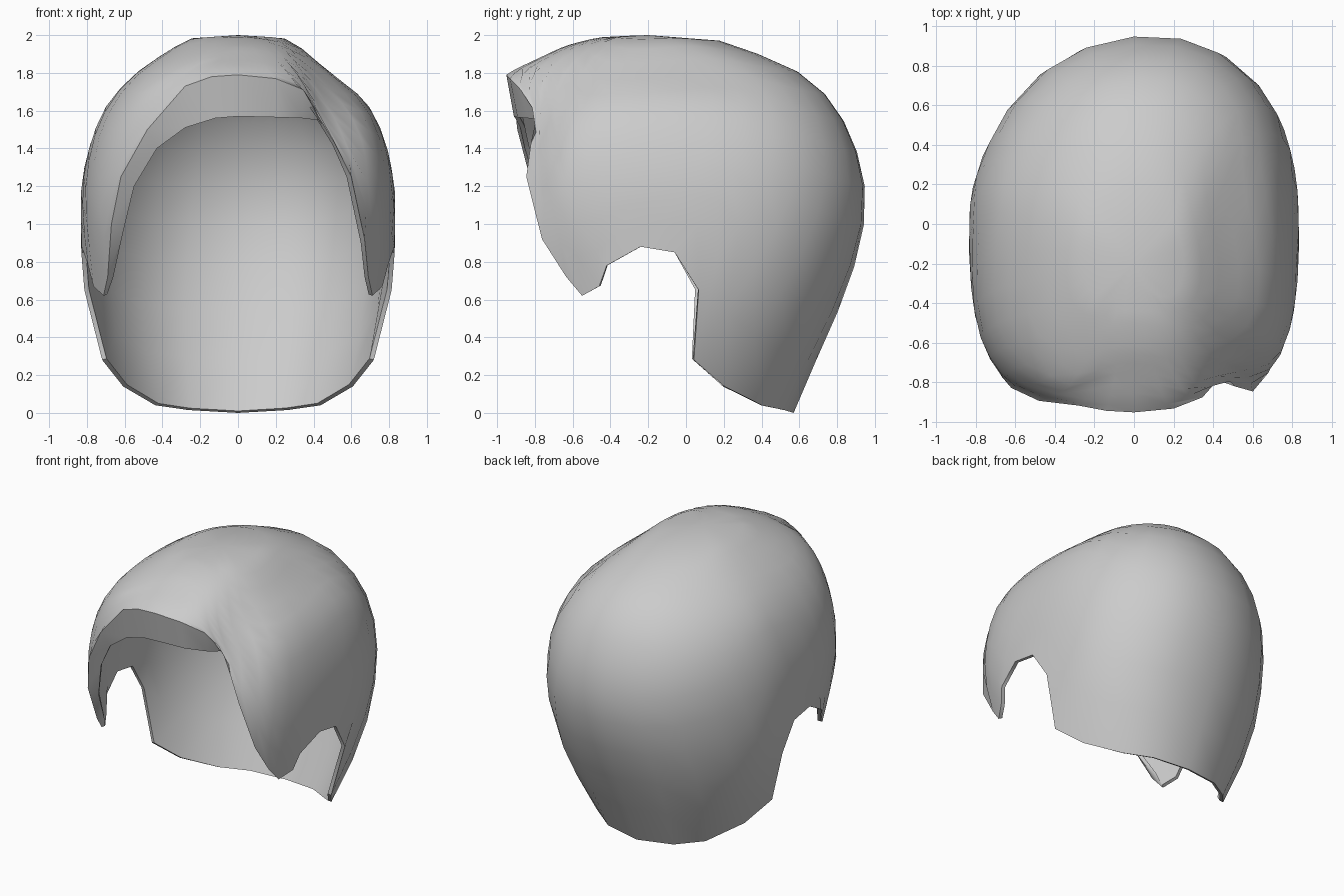
import bpy, bmesh, math
from mathutils import Vector

cube = bpy.data.objects.get("Cube")
if cube:
    bpy.data.objects.remove(cube)

# Shell sections: height, half width, front y, back y
SECTIONS = [(2, .01, -.22, -.18), (1.99, .23, -.46, .1), (1.945, .33, -.64, .28),
            (1.8, .55, -.95, .635), (1.65, .695, -.97, .79), (1.45, .785, -.98, .9),
            (1.2, .84, -.99, .965), (.92, .835, -.97, .96), (.6, .81, -.8, .85),
            (.28, .72, -.73, .71), (0, .55, -.6, .57)]
# Front crest as x, z, then the opening edge as x, z
CENTRE = (0, 1.79, 0, 1.57)
LEFT_CREST = [(.2, 1.77, .2, 1.565), (.35, 1.72, .34, 1.56), (.46, 1.63, .42, 1.55),
              (.54, 1.45, .5, 1.42), (.6, 1.25, .575, 1.25), (.67, .92, .65, .9),
              (.69, .72, .67, .72)]
RIGHT_CREST = [(.14, 1.78, .12, 1.56), (.28, 1.73, .28, 1.51), (.48, 1.5, .43, 1.4),
               (.62, 1.25, .55, 1.2), (.67, 1, .61, .95), (.69, .72, .66, .72)]
# Side hem from the sideburn, over the ear notch, to the nape: y, z
SIDE_HEM = [(-.55, .62), (-.46, .67), (-.42, .78), (-.24, .88), (-.06, .85), (.06, .65),
            (.04, .28), (.2, .14), (.4, .04), (.52, .015)]
ROWS = 12


def clamp(v):
    return max(0, min(1, v))


def section(z):
    for a, b in zip(SECTIONS, SECTIONS[1:]):
        if z >= b[0]:
            k = (a[0] - z) / (a[0] - b[0])
            return [p + (q - p) * k for p, q in zip(a[1:], b[1:])]
    return SECTIONS[-1][1:]


def power(z, front):
    return 2.15 + .85 * clamp((2 - z) / .5) if front else 2.15


def surface(t, z, side):
    """Point on the shell; t runs from the front centre to the back centre."""
    w, yf, yb = section(z)
    mid, depth = (yf + yb) / 2, (yb - yf) / 2
    c, s = math.cos(t), max(0, math.sin(t))
    e = 2 / power(z, c > 0)
    p = Vector((side * w * s ** e, mid - math.copysign(depth * abs(c) ** e, c), z))
    # The back is a little fuller on the left
    p.y += .09 * p.x * clamp(p.y / .4) * clamp(z)
    # Parting valley on the left, deepest at the fringe
    dent = (.04 + .08 * clamp((-.45 - p.y) / .3)) * math.exp(-((p.x - .51) / .11) ** 2)
    dent *= clamp((z - 1.35) / .2) * clamp((.45 - p.y) / .3)
    return p - dent * (p - Vector((0, 0, 1))).normalized()


def t_from_x(x, z):
    return math.asin(clamp((x / section(z)[0]) ** (power(z, True) / 2)))


def t_from_y(y, z):
    w, yf, yb = section(z)
    r = (y - (yf + yb) / 2) / ((yb - yf) / 2)
    return math.acos(-math.copysign(clamp(abs(r)) ** (power(z, r < 0) / 2), r))


# Columns run from crown to hem: side, even angle, hem angle, hem height, edge
def half(crest, side):
    hem = [(t_from_x(x, z), z, (side * lx, lz)) for x, z, lx, lz in crest]
    hem += [(t_from_y(y, z), z, None) for y, z in SIDE_HEM]
    n = len(hem) + 1
    return [(side, math.pi * (i + 1) / n, *h) for i, h in enumerate(hem)]


columns = [(1, 0, 0, CENTRE[1], CENTRE[2:])] + half(LEFT_CREST, 1)
columns += [(1, math.pi, math.pi, 0, None)] + half(RIGHT_CREST, -1)[::-1]

bm = bmesh.new()
crown = bm.verts.new((0, -.2, 2))
grid = []
for side, t0, t1, zh, edge in columns:
    col = []
    for r in range(1, ROWS + 1):
        f = r / ROWS
        col.append(bm.verts.new(surface(t0 + (t1 - t0) * f * f, 2 - (2 - zh) * f ** 1.7, side)))
    if edge:
        col.append(bm.verts.new((edge[0], col[-1].co.y + .04, edge[1])))
    grid.append(col)
for a, b in zip(grid, grid[1:] + grid[:1]):
    bm.faces.new((crown, a[0], b[0]))
    for r in range(min(len(a), len(b)) - 1):
        bm.faces.new((a[r], a[r + 1], b[r + 1], b[r]))
    # Close the fringe underside where it runs out at the sideburn
    if len(a) > len(b):
        bm.faces.new((a[ROWS - 1], a[ROWS], b[ROWS - 1]))
    elif len(b) > len(a):
        bm.faces.new((a[ROWS - 1], b[ROWS], b[ROWS - 1]))

# Relax the shell between crown and hem
inner = [v for col in grid for v in col[1:ROWS - 1]]
bmesh.ops.smooth_vert(bm, verts=inner, factor=.6,
                      use_axis_x=True, use_axis_y=True, use_axis_z=True)
bm.normal_update()

mesh = bpy.data.meshes.new("hair_shell")
bm.to_mesh(mesh)
bm.free()
shell = bpy.data.objects.new("hair_shell", mesh)
bpy.context.collection.objects.link(shell)

# Single grey colour
grey = bpy.data.materials.new("light_grey")
grey.use_nodes = True
colour = (.6, .6, .6, 1)
grey.diffuse_color = colour
grey.node_tree.nodes["Principled BSDF"].inputs["Base Color"].default_value = colour
mesh.materials.append(grey)

# Thin wall, then smooth shading with a crisp crest and hem
wall = shell.modifiers.new("wall", "SOLIDIFY")
wall.thickness = .025
wall.offset = -1
bpy.ops.object.select_all(action="DESELECT")
shell.select_set(True)
bpy.context.view_layer.objects.active = shell
bpy.ops.object.modifier_apply(modifier="wall")
bpy.ops.object.shade_smooth_by_angle(angle=math.radians(45))
